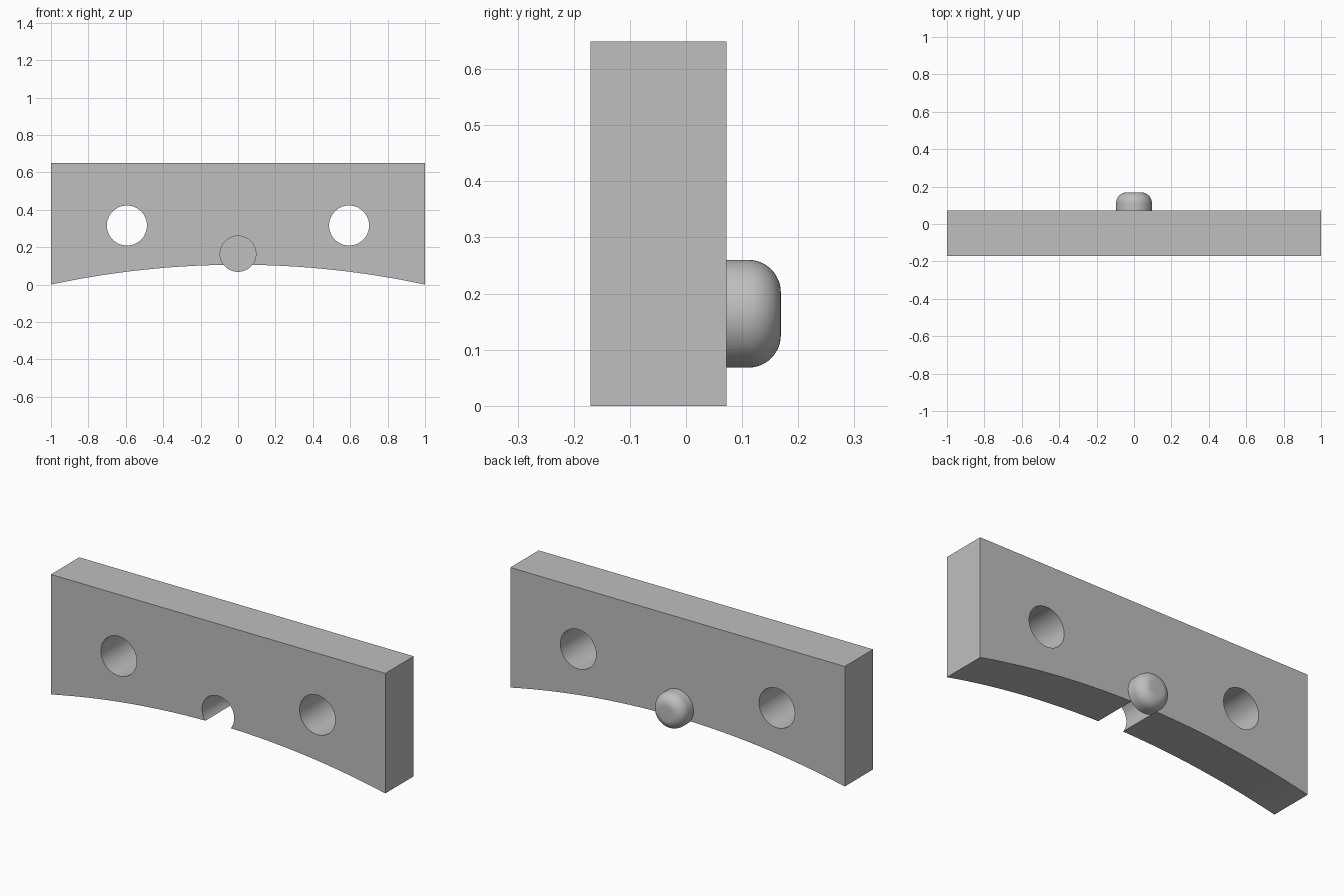
import bpy
import bmesh
from math import asin, sin, cos, pi
from mathutils import Matrix

FRONT, BACK, TOP = -0.17, 0.072, 0.649
RISE = 0.106
HOLE_X, HOLE_Z, HOLE_R = 0.594, 0.316, 0.107
PIN_Z, PIN_R, PIN_END, PIN_ROUND = 0.164, 0.096, 0.169, 0.058

if "Cube" in bpy.data.objects:
    bpy.data.objects.remove(bpy.data.objects["Cube"], do_unlink=True)

# Single grey material
grey = bpy.data.materials.new("plain grey")
grey.use_nodes = True
grey.diffuse_color = (0.52, 0.52, 0.52, 1)
grey.node_tree.nodes["Principled BSDF"].inputs["Base Color"].default_value = grey.diffuse_color


def make_object(name, bm):
    bmesh.ops.recalc_face_normals(bm, faces=bm.faces)
    mesh = bpy.data.meshes.new(name)
    bm.to_mesh(mesh)
    bm.free()
    mesh.materials.append(grey)
    obj = bpy.data.objects.new(name, mesh)
    bpy.context.collection.objects.link(obj)
    return obj


def activate(obj):
    bpy.ops.object.select_all(action="DESELECT")
    obj.select_set(True)
    bpy.context.view_layer.objects.active = obj


def cut_cylinder(target, x, z, radius):
    """Bore a round hole through the target along y."""
    bm = bmesh.new()
    bmesh.ops.create_cone(bm, cap_ends=True, segments=64, radius1=radius,
                          radius2=radius, depth=1,
                          matrix=Matrix.Translation((x, 0, z)) @ Matrix.Rotation(pi / 2, 4, "X"))
    cutter = make_object("hole_cutter", bm)
    cutter.hide_render = True
    activate(target)
    mod = target.modifiers.new("hole", "BOOLEAN")
    mod.operation, mod.solver, mod.object = "DIFFERENCE", "EXACT", cutter
    bpy.ops.object.modifier_apply(modifier=mod.name)
    bpy.data.objects.remove(cutter, do_unlink=True)


# Plate: straight top and sides, shallow arched underside
arc_r = (1 + RISE ** 2) / (2 * RISE)
half = asin(1 / arc_r)
angles = [half * (i / 32 - 1) for i in range(65)]
outline = [(arc_r * sin(a), RISE - arc_r + arc_r * cos(a)) for a in angles]
outline += [(1, TOP), (-1, TOP)]
bm = bmesh.new()
face = bm.faces.new([bm.verts.new((x, FRONT, z)) for x, z in outline])
side = bmesh.ops.extrude_face_region(bm, geom=[face])
bmesh.ops.translate(bm, vec=(0, BACK - FRONT, 0),
                    verts=[v for v in side["geom"] if isinstance(v, bmesh.types.BMVert)])
plate = make_object("plate", bm)

# Two mounting holes and the open pin socket
for x, z, radius in ((-HOLE_X, HOLE_Z, HOLE_R), (HOLE_X, HOLE_Z, HOLE_R), (0, PIN_Z, PIN_R)):
    cut_cylinder(plate, x, z, radius)

# Pin: rounded button closing the socket at the back
steps = 12
profile = [(0, BACK), (PIN_R, BACK)]
for i in range(steps + 1):
    a = pi / 2 * i / steps
    profile.append((PIN_R - PIN_ROUND + PIN_ROUND * cos(a),
                    PIN_END - PIN_ROUND + PIN_ROUND * sin(a)))
profile.append((0, PIN_END))
bm = bmesh.new()
verts = [bm.verts.new((r, y, PIN_Z)) for r, y in profile]
edges = [bm.edges.new(pair) for pair in zip(verts, verts[1:])]
bmesh.ops.spin(bm, geom=verts + edges, cent=(0, 0, PIN_Z), axis=(0, 1, 0),
               angle=2 * pi, steps=64)
bmesh.ops.remove_doubles(bm, verts=bm.verts, dist=0.0001)
pin = make_object("pin", bm)

for obj in (plate, pin):
    activate(obj)
    bpy.ops.object.shade_smooth_by_angle(angle=pi / 6)
